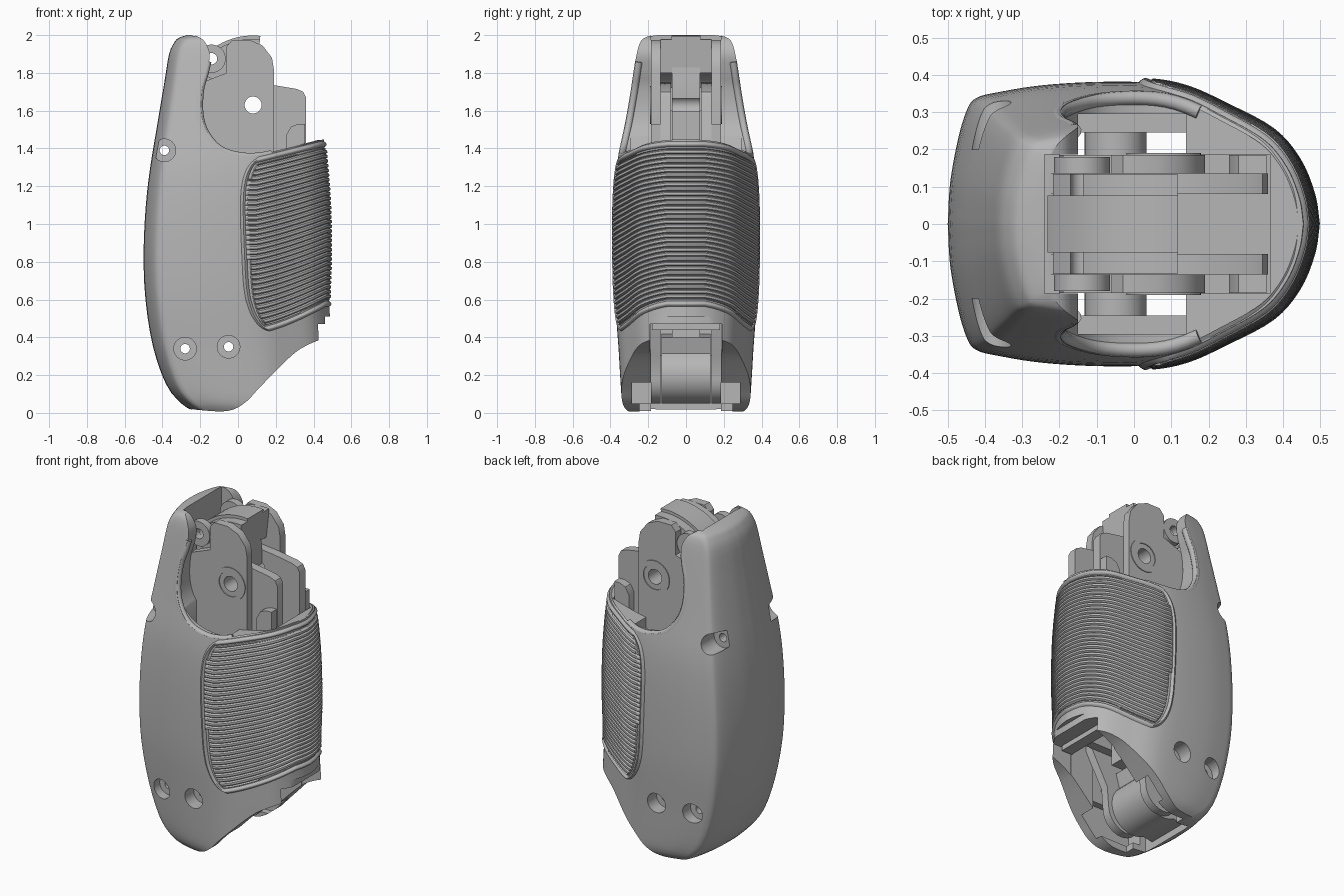
import bpy, bmesh, math
from mathutils import Vector

cube = bpy.data.objects.get("Cube")
if cube:
    bpy.data.objects.remove(cube)

grey = bpy.data.materials.new("light_grey")
grey.use_nodes = True
grey.diffuse_color = (0.47, 0.47, 0.47, 1)
grey.node_tree.nodes["Principled BSDF"].inputs["Base Color"].default_value = grey.diffuse_color


def spline(pts, n):
    """Smooth curve through points of any dimension."""
    pts = [Vector(p) for p in pts]
    ext = [2 * pts[0] - pts[1]] + pts + [2 * pts[-1] - pts[-2]]
    out = []
    for a, b, c, d in zip(ext, ext[1:], ext[2:], ext[3:]):
        for i in range(n):
            t = i / n
            out.append(0.5 * (2 * b + (c - a) * t + (2 * a - 5 * b + 4 * c - d) * t * t
                              + (3 * b - a - 3 * c + d) * t ** 3))
    return out + [pts[-1]]


def make(name, verts, faces):
    mesh = bpy.data.meshes.new(name)
    mesh.from_pydata(verts, [], faces)
    bm = bmesh.new()
    bm.from_mesh(mesh)
    bmesh.ops.recalc_face_normals(bm, faces=bm.faces)
    bm.to_mesh(mesh)
    bm.free()
    mesh.materials.append(grey)
    ob = bpy.data.objects.new(name, mesh)
    bpy.context.collection.objects.link(ob)
    return ob


def prism(name, pts, y0, y1):
    """Extrude an x-z outline along y."""
    n = len(pts)
    verts = [(p[0], y, p[1]) for y in (y0, y1) for p in pts]
    faces = [tuple(range(n)), tuple(range(2 * n - 1, n - 1, -1))]
    faces += [(i, (i + 1) % n, n + (i + 1) % n, n + i) for i in range(n)]
    return make(name, verts, faces)


def box(name, x0, x1, y0, y1, z0, z1):
    return prism(name, [(x0, z0), (x1, z0), (x1, z1), (x0, z1)], y0, y1)


def arc(x, z, r, a0, a1, n):
    angles = [math.radians(a0 + (a1 - a0) * i / n) for i in range(n + 1)]
    return [(x + r * math.cos(a), z + r * math.sin(a)) for a in angles]


def disc(name, x, z, r, y0, y1):
    return prism(name, arc(x, z, r, 0, 360, 32)[:-1], y0, y1)


def cut(ob, *cutters):
    bpy.context.view_layer.objects.active = ob
    for c in cutters:
        mod = ob.modifiers.new("cut", "BOOLEAN")
        mod.operation, mod.solver, mod.object = "DIFFERENCE", "EXACT", c
        bpy.ops.object.modifier_apply(modifier=mod.name)
        bpy.data.objects.remove(c)


def hole(x, z, r):
    return disc("c", x, z, r, -.6, .6)


# Shell surface: half plan (length fraction, width fraction) and stations (z, back, front, half width)
plan = spline([(0, 0), (.007, .3), (.03, .62), (.055, .82), (.08, .89), (.13, .925), (.25, .975),
               (.4, 1), (.55, .995), (.65, .945), (.75, .83), (.88, .65), (.95, .44), (.988, .2), (1, 0)], 5)
rows = spline([(0, -.22, .48, .31), (.05, -.3, .485, .335), (.15, -.38, .49, .345), (.35, -.45, .5, .357),
               (.6, -.49, .481, .375), (.85, -.5, .487, .381), (1.1, -.488, .482, .379),
               (1.3, -.465, .468, .366), (1.5, -.432, .45, .333), (1.75, -.39, .43, .292),
               (1.9, -.365, .42, .266), (1.96, -.338, .42, .252), (1.985, -.315, .42, .235), (2, -.27, .42, .2)], 3)
lengths = [0]
for a, b in zip(plan, plan[1:]):
    lengths.append(lengths[-1] + math.hypot(b.x - a.x, .385 * (b.y - a.y)))


def lookup(keys, vals, k):
    for i in range(len(keys) - 1):
        if k <= keys[i + 1]:
            t = (k - keys[i]) / max(keys[i + 1] - keys[i], 1e-9)
            return vals[i] + (vals[i + 1] - vals[i]) * max(t, 0)
    return vals[-1]


heights = [r[0] for r in rows]
fractions = [p.x for p in plan]


def half_width(x, z):
    r = lookup(heights, rows, z)
    return lookup(fractions, plan, (x - r[1]) / (r[2] - r[1])).y * r[3]


# Main shell
loop = plan + [Vector((p.x, -p.y)) for p in plan[-2:0:-1]]
n = len(loop)
verts = [(r[1] + p.x * (r[2] - r[1]), p.y * r[3], r[0]) for r in rows for p in loop]
faces = [(k * n + i, k * n + (i + 1) % n, (k + 1) * n + (i + 1) % n, (k + 1) * n + i)
         for k in range(len(rows) - 1) for i in range(n)]
faces += [tuple(range(n)), tuple(range(len(verts) - n, len(verts)))]
shell = make("grip_shell", verts, faces)

# Upper scoop, sloping underside and inner cavities
scoop = spline([(-.23, 2.0), (-.18, 1.97), (-.15, 1.9), (-.165, 1.81), (-.19, 1.72), (-.195, 1.6), (-.17, 1.5),
                (-.1, 1.41), (0, 1.37), (.12, 1.365), (.28, 1.4), (.4, 1.435), (.46, 1.45)], 5)
slope = spline([(-.26, .02), (-.1, .008), (-.02, .02), (.05, .065), (.12, .14), (.28, .3),
                (.36, .355), (.44, .39)], 5)
cut(shell,
    prism("c", [tuple(p) for p in scoop] + [(.7, 1.47), (.7, 2.2), (-.23, 2.2)], -.6, .6),
    prism("c", [tuple(p) for p in slope] + [(.7, .41), (.7, -.2), (-.26, -.2)], -.6, .6),
    box("c", -.24, .365, -.186, .186, -.3, 2.3),
    box("c", -.15, .14, -.245, .245, -.31, 1.5),
    box("c", -.15, .14, -.295, .295, 1.2, 1.6),
    box("c", -.2, .14, -.285, .285, .05, .25),
    box("c", .3, .7, -.191, .191, -.32, .47),
    box("c", .46, .7, -.4, .4, -.33, .51))

# Screw holes with wide counterbores
for x, z, depth in ((-.28, .34, .27), (-.05, .35, .27), (-.39, 1.39, .2)):
    cut(shell, hole(x, z, .025), disc("c", x, z, .06, depth, .6), disc("c", x, z, .06, -.6, -depth))

# Rounded lips along the scoop
for side, tag in ((1, "left"), (-1, "right")):
    curve = bpy.data.curves.new("scoop_lip_" + tag, "CURVE")
    curve.dimensions, curve.bevel_depth, curve.bevel_resolution = "3D", .02, 3
    curve.use_fill_caps = True
    path = scoop[12:48]
    line = curve.splines.new("POLY")
    line.points.add(len(path) - 1)
    for point, p in zip(line.points, path):
        point.co = (p.x - .008, side * (half_width(p.x, p.y) - .018), p.y - .006, 1)
    curve.materials.append(grey)
    bpy.context.collection.objects.link(bpy.data.objects.new(curve.name, curve))

# Ribbed grip panel wrapped around the front
RIBS, NU, NV = 36, 120, 288
verts = []
for j in range(NV + 1):
    v = j / NV
    x0 = .15 * (1 - math.sqrt(1 - abs(2 * v - 1) ** 5)) + .045 * (1 - v) ** 1.5
    s0 = lookup(fractions, lengths, x0 + .5)
    for i in range(NU + 1):
        u = 2 * i / NU - 1
        s = lengths[-1] + (s0 - lengths[-1]) * abs(u)
        p, q = lookup(lengths, plan, s), lookup(lengths, plan, s - .01)
        rise = min(max((p.x - .6) / .38, 0), 1)
        low, high = .415 + .14 * rise ** 1.4, 1.36 + .085 * rise
        z = low + (high - low) * v
        d = min(min(v, 1 - v) * (high - low), s - s0)
        if d < .045:
            off = -.013 + .025 * math.sin(math.pi * d / .045)
        else:
            # Flat ribs parted by narrow grooves
            off = .012 - .01 * (.5 + .5 * math.cos(2 * math.pi * v * RIBS)) ** 4
        r = lookup(heights, rows, z)
        out = Vector((q.y - p.y, 0)) * r[3] + Vector((0, p.x - q.x)) * (r[2] - r[1])
        out.normalize()
        side = 1 if u >= 0 else -1
        verts.append((r[1] + p.x * (r[2] - r[1]) + out.x * off, side * (p.y * r[3] + out.y * off), z))
w = NU + 1
make("ribbed_panel", verts, [(j * w + i, j * w + i + 1, (j + 1) * w + i + 1, (j + 1) * w + i)
                             for j in range(NV) for i in range(NU)])

# Inner mechanism: centre spine, hammer, floor, back wall and lower block
PX, PZ = .08, 1.63
spine = prism("centre_spine", [(-.235, .4), (.1, .4), (.11, 1.76)] + arc(PX, PZ, .355, 90, 150, 12), -.075, .075)
cut(spine, hole(PX, PZ, .045), hole(-.14, 1.875, .03))
for name, r, y in (("hammer_strap", .368, .076), ("hammer_body", .35, .134)):
    cut(prism(name, arc(PX, PZ, r, 84, 148, 14) + arc(PX, PZ, .17, 148, 84, 10), -y, y), hole(-.14, 1.875, .03))
box("cavity_floor", .1, .37, -.187, .187, .95, 1.0)
box("cavity_back", -.25, -.2, -.187, .187, .3, 1.6)
box("front_bar", .3, .37, -.18, .18, .44, .47)
cut(prism("lower_block", arc(-.1, .2, .15, -120, 50, 14) + [(.02, .4), (-.245, .42), (-.245, .06)], -.13, .13),
    hole(-.05, .35, .025), hole(-.28, .34, .025))

inner = [(-.23, .5), (-.23, 1.6), (.05, 1.75), (.19, 1.735), (.31, 1.715), (.345, 1.7), (.36, 1.67), (.36, .5)]
outer = ([(-.2, .3), (-.2, 1.6), (-.19, 1.75), (-.06, 1.8), (-.06, 1.94), (-.03, 1.975), (.06, 1.975), (.13, 1.945),
          (.18, 1.88), (.19, 1.82), (.19, .5), (.08, .3)] + arc(-.06, .18, .13, 0, -150, 12))
for side, tag in ((1, "left"), (-1, "right")):
    # Side plates with pivot hole
    for name, pts, y0, y1 in (("inner_plate_", inner, .08, .135), ("outer_plate_", outer, .135, .185)):
        cut(prism(name + tag, pts, side * y0, side * y1), hole(PX, PZ, .045), hole(-.05, .35, .025))
    cut(disc("pivot_ring_" + tag, PX, PZ, .1, side * .18, side * .19), hole(PX, PZ, .075))
    cut(disc("link_disc_" + tag, -.14, 1.875, .075, side * .135, side * .18), hole(-.14, 1.875, .03))
    cut(disc("screw_boss_" + tag, -.05, .35, .083, side * .18, side * .26), hole(-.05, .35, .025))
    prism("front_tab_" + tag, [(.255, .98), (.255, 1.47), (.28, 1.515), (.32, 1.53), (.355, 1.53), (.355, .98)],
          side * .12, side * .185)

# Smooth shading with sharp edges kept
for ob in bpy.context.collection.objects:
    if ob.type == "MESH":
        bpy.ops.object.select_all(action="DESELECT")
        ob.select_set(True)
        bpy.context.view_layer.objects.active = ob
        bpy.ops.object.shade_smooth_by_angle(angle=math.radians(35))
